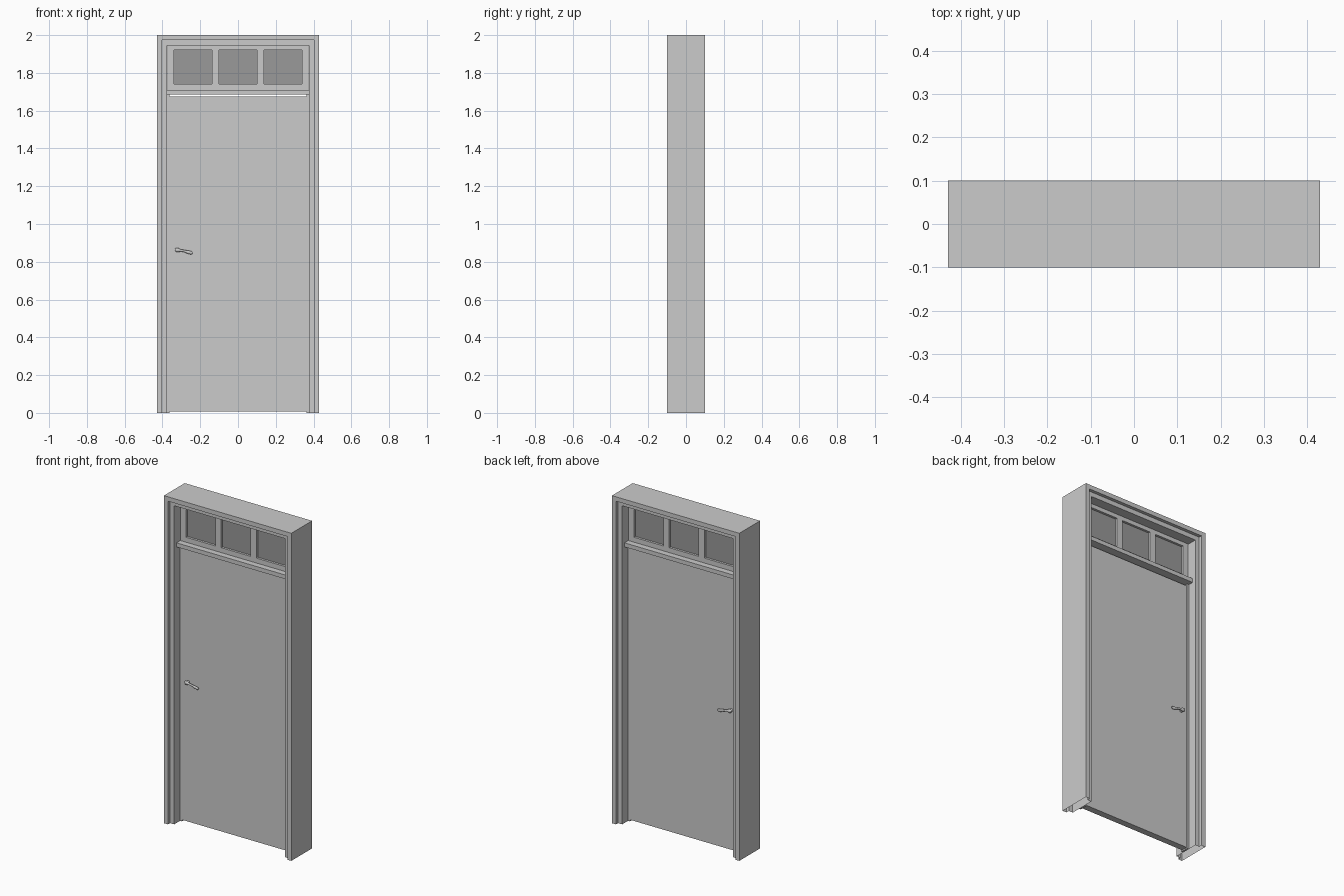
import bpy
import bmesh
import math
from mathutils import Vector

cube = bpy.data.objects.get("Cube")
if cube:
    bpy.data.objects.remove(cube, do_unlink=True)


def make_material(name, value):
    mat = bpy.data.materials.new(name)
    mat.use_nodes = True
    colour = (value, value, value, 1)
    mat.diffuse_color = colour
    mat.node_tree.nodes["Principled BSDF"].inputs["Base Color"].default_value = colour
    return mat


light_grey = make_material("light grey", 0.6)
dark_grey = make_material("dark grey", 0.32)


def finish(name, bm, mat, fix_normals=True):
    if fix_normals:
        bmesh.ops.recalc_face_normals(bm, faces=bm.faces)
    mesh = bpy.data.meshes.new(name)
    bm.to_mesh(mesh)
    bm.free()
    mesh.materials.append(mat)
    obj = bpy.data.objects.new(name, mesh)
    bpy.context.collection.objects.link(obj)
    return obj


def box(name, x, y, z, mat=light_grey):
    """Box from (low, high) ranges on each axis."""
    bm = bmesh.new()
    bmesh.ops.create_cube(bm, size=1)
    for v in bm.verts:
        v.co = [r[0] if c < 0 else r[1] for c, r in zip(v.co, (x, y, z))]
    return finish(name, bm, mat)


def loft(name, rings, mat=light_grey):
    """Skin equal-length rings of points and cap both ends."""
    bm = bmesh.new()
    loops = [[bm.verts.new(p) for p in ring] for ring in rings]
    n = len(loops[0])
    for a, b in zip(loops, loops[1:]):
        for i in range(n):
            bm.faces.new((a[i], a[(i + 1) % n], b[(i + 1) % n], b[i]))
    bm.faces.new(loops[0])
    bm.faces.new(loops[-1])
    return finish(name, bm, mat)


HALF_WIDTH, HEIGHT = 0.43, 2.0
INNER = 0.373          # half width of the opening
DOOR_HALF = 0.363
LEAF = 0.02            # half thickness of door leaf and transom

# Frame: stepped hollow profile (inset, depth) swept up, over and down, feet open
half_profile = [(0, 0.1), (0.027, 0.1), (0.027, 0.08), (0.055, 0.08)]
profile = half_profile + [(d, -y) for d, y in reversed(half_profile)]
bm = bmesh.new()
sections = []
for side, top in ((-1, 0), (-1, 1), (1, 1), (1, 0)):
    sections.append([bm.verts.new((side * (HALF_WIDTH - d), y, (HEIGHT - d) * top))
                     for d, y in profile])
count = len(profile)
for a, b in zip(sections, sections[1:]):
    for i in range(count):
        j = (i + 1) % count
        bm.faces.new((a[i], a[j], b[j], b[i]))
finish("frame", bm, light_grey)

# Door stops beside the leaf
for side, label in ((-1, "right"), (1, "left")):
    xs = sorted((side * DOOR_HALF, side * (INNER + 0.002)))
    box(label + "_door_stop", xs, (-0.024, 0.024), (0, 1.69))

# Door leaf and transom bar, with a narrow gap between them
box("door_leaf", (-DOOR_HALF, DOOR_HALF), (-LEAF, LEAF), (0.008, 1.675))
box("transom_bar", (-INNER - 0.002, INNER + 0.002), (-0.057, 0.057), (1.685, 1.71))

# Transom window: rails, stiles, mullions and glass
PANE_LOW, PANE_HIGH, PANE_EDGE = 1.74, 1.92, 0.338
depth = (-LEAF, LEAF)
box("transom_bottom_rail", (-INNER, INNER), depth, (1.71, PANE_LOW))
box("transom_top_rail", (-INNER, INNER), depth, (PANE_HIGH, 1.946))
for side, label in ((-1, "right"), (1, "left")):
    box(label + "_transom_stile", sorted((side * PANE_EDGE, side * INNER)),
        depth, (PANE_LOW, PANE_HIGH))
    box(label + "_transom_mullion", sorted((side * 0.1, side * 0.138)),
        depth, (PANE_LOW, PANE_HIGH))
box("transom_glass", (-PANE_EDGE, PANE_EDGE), (-0.006, 0.006),
    (PANE_LOW, PANE_HIGH), dark_grey)

# Lever handles on both faces: centre x, z, half height, half thickness
lever = [(-0.334, 0.863, 0.005, 0.004), (-0.328, 0.863, 0.011, 0.007),
         (-0.316, 0.862, 0.011, 0.007), (-0.303, 0.860, 0.006, 0.006),
         (-0.285, 0.857, 0.006, 0.005), (-0.262, 0.850, 0.009, 0.005),
         (-0.247, 0.848, 0.009, 0.005), (-0.24, 0.847, 0.004, 0.003)]
angles = [math.tau * i / 12 for i in range(12)]
for side, label in ((-1, "front"), (1, "back")):
    rings = [[Vector((x, side * 0.038 + t * math.cos(a), z + h * math.sin(a)))
              for a in angles] for x, z, h, t in lever]
    spindle = [[Vector((-0.322 + 0.009 * math.cos(a), side * y, 0.862 + 0.009 * math.sin(a)))
                for a in angles] for y in (LEAF - 0.002, 0.038)]
    for name, shape in (("_lever", rings), ("_spindle", spindle)):
        obj = loft(label + name, shape)
        bpy.ops.object.select_all(action='DESELECT')
        obj.select_set(True)
        bpy.context.view_layer.objects.active = obj
        bpy.ops.object.shade_smooth_by_angle(angle=math.radians(40))
